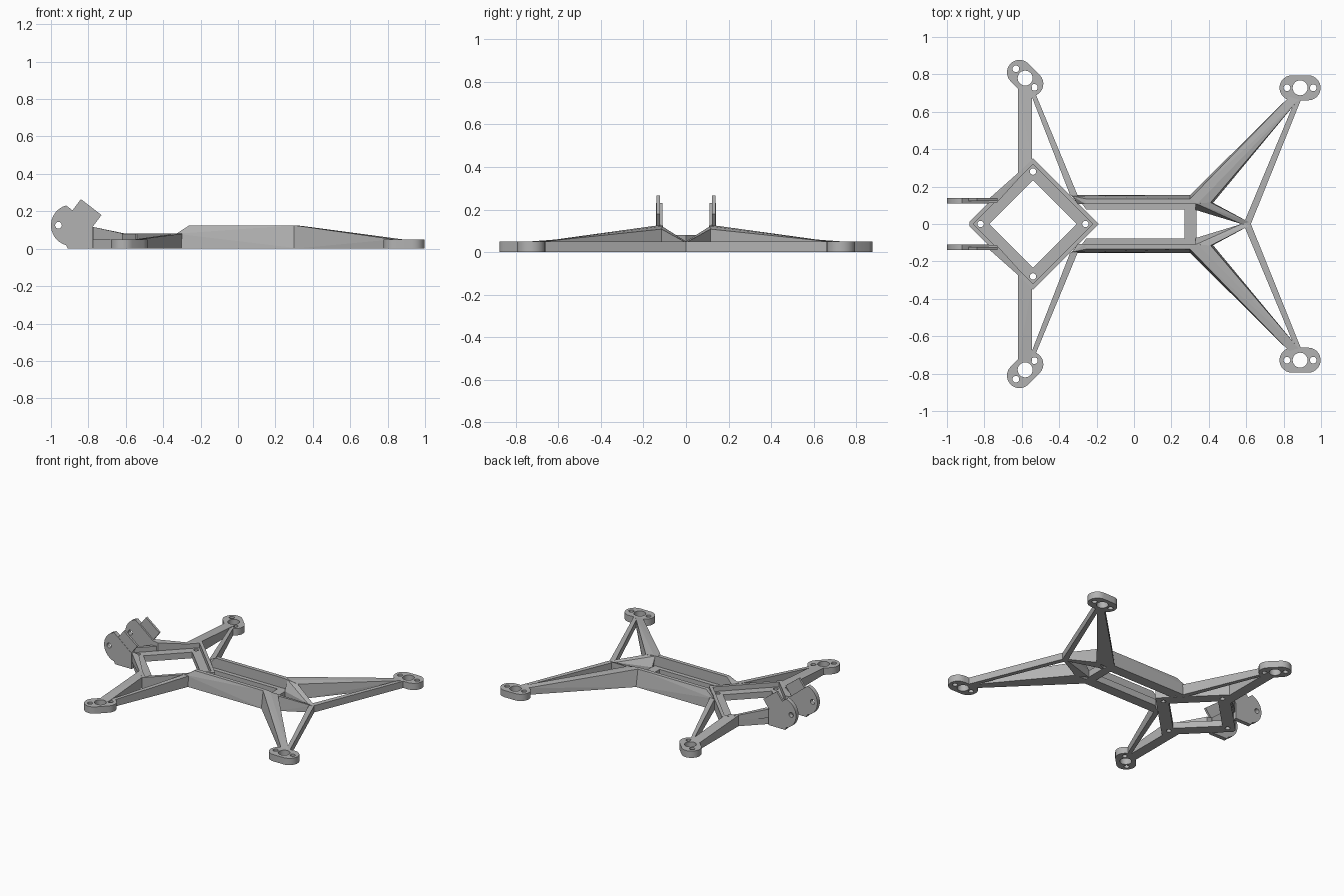
import bpy, bmesh, math
from mathutils import Vector, Matrix

cube = bpy.data.objects.get("Cube")
if cube:
    bpy.data.objects.remove(cube, do_unlink=True)

GREY = (0.45, 0.45, 0.45, 1)
mat = bpy.data.materials.new("frame grey")
mat.use_nodes = True
mat.diffuse_color = GREY
mat.node_tree.nodes["Principled BSDF"].inputs["Base Color"].default_value = GREY


def finish(name, bm):
    bmesh.ops.recalc_face_normals(bm, faces=bm.faces)
    me = bpy.data.meshes.new(name)
    bm.to_mesh(me)
    bm.free()
    me.materials.append(mat)
    ob = bpy.data.objects.new(name, me)
    bpy.context.collection.objects.link(ob)
    return ob


def hull(name, pts):
    """Faceted solid spanning the given corners."""
    bm = bmesh.new()
    for p in pts:
        bm.verts.new(p)
    res = bmesh.ops.convex_hull(bm, input=bm.verts)
    loose = {e for e in res["geom_interior"] if isinstance(e, bmesh.types.BMVert)}
    bmesh.ops.delete(bm, geom=list(loose), context='VERTS')
    bmesh.ops.dissolve_limit(bm, angle_limit=0.01, verts=bm.verts, edges=bm.edges)
    return finish(name, bm)


def prism(name, outline, low, high, axis='Z'):
    """Extrude an outline upward, or along y when it is an x-z profile."""
    put = (lambda a, b, h: (a, b, h)) if axis == 'Z' else (lambda a, b, h: (a, h, b))
    bm = bmesh.new()
    face = bm.faces.new([bm.verts.new(put(a, b, low)) for a, b in outline])
    ext = bmesh.ops.extrude_face_region(bm, geom=[face])["geom"]
    move = Vector(put(0, 0, high - low))
    bmesh.ops.translate(bm, vec=move, verts=[v for v in ext if isinstance(v, bmesh.types.BMVert)])
    return finish(name, bm)


def circle(cx, cy, r, n=24, start=0, sweep=2 * math.pi):
    full = abs(sweep - 2 * math.pi) < 1e-4
    steps = n if full else n - 1
    return [(cx + r * math.cos(start + sweep * i / steps),
             cy + r * math.sin(start + sweep * i / steps)) for i in range(n)]


def cut(ob, outline, axis='Z'):
    cutter = prism("cutter", outline, -1, 1, axis)
    cutter.hide_render = True
    mod = ob.modifiers.new("hole", 'BOOLEAN')
    mod.operation = 'DIFFERENCE'
    mod.solver = 'EXACT'
    mod.object = cutter
    bpy.context.view_layer.objects.active = ob
    bpy.ops.object.modifier_apply(modifier=mod.name)
    bpy.data.objects.remove(cutter, do_unlink=True)


def smooth(ob):
    bpy.ops.object.select_all(action='DESELECT')
    ob.select_set(True)
    bpy.context.view_layer.objects.active = ob
    bpy.ops.object.shade_smooth_by_angle(angle=math.radians(30))


def bar(name, ends, s):
    """Straight strut: each end is two plan points with a shared top height."""
    return hull(name, [(x, s * y, z) for a, b, top in ends for x, y in (a, b) for z in (0, top)])


def motor_mount(name, cx, cy, angle):
    half = 0.043
    d = Vector((math.cos(angle), math.sin(angle)))
    outline = (circle(cx + half * d.x, cy + half * d.y, 0.067, 14, angle - math.pi / 2, math.pi)
               + circle(cx - half * d.x, cy - half * d.y, 0.067, 14, angle + math.pi / 2, math.pi))
    ob = prism(name, outline, 0, 0.05)
    cut(ob, circle(cx, cy, 0.04))
    for k in (-0.07, 0.07):
        cut(ob, circle(cx + k * d.x, cy + k * d.y, 0.018, 16))
    smooth(ob)


# Diamond tray: base plate with a raised outer rim and clipped tip
CX = -0.54


def diamond(r, clip=None):
    pts = [(CX + r, 0), (CX, r)]
    if clip:
        pts += [(clip, r - CX + clip), (clip, -(r - CX + clip))]
    else:
        pts.append((CX - r, 0))
    return pts + [(CX, -r)]


plate = prism("tray_plate", diamond(0.34, -0.87), 0, 0.045)
cut(plate, diamond(0.235))
for dx, dy in ((0.28, 0), (-0.28, 0), (0, 0.28), (0, -0.28)):
    cut(plate, circle(CX + dx, dy, 0.017, 16))
rim = prism("tray_rim", diamond(0.352, -0.88), 0, 0.08)
cut(rim, diamond(0.32))

# Everything below is mirrored across the long axis
for side, s in (("left", 1), ("right", -1)):
    # Body rails: leaning outer wall and low inner flange
    wall = [(-0.335, 0.155, 0), (-0.30, 0.107, 0), (0.34, 0.155, 0), (0.34, 0.107, 0),
            (-0.33, 0.15, 0.08), (-0.30, 0.107, 0.08),
            (-0.26, 0.135, 0.125), (-0.26, 0.107, 0.125),
            (0.30, 0.135, 0.125), (0.30, 0.107, 0.125),
            (0.34, 0.135, 0.12), (0.34, 0.107, 0.12)]
    hull(side + "_rail_wall", [(x, s * y, z) for x, y, z in wall])
    bar(side + "_rail_flange", [((-0.28, 0.11), (-0.255, 0.077), 0.05),
                                ((0.33, 0.11), (0.33, 0.077), 0.05)], s)

    # Long arm falling from the rail to the far motor mount
    arm = [(0.30, 0.155, 0), (0.42, 0.11, 0), (0.34, 0.107, 0),
           (0.30, 0.135, 0.125), (0.34, 0.11, 0.122), (0.41, 0.115, 0.108),
           (0.83, 0.68, 0), (0.88, 0.665, 0), (0.83, 0.68, 0.05), (0.88, 0.665, 0.05)]
    hull(side + "_long_arm", [(x, s * y, z) for x, y, z in arm])
    bar(side + "_long_arm_brace", [((0.585, 0), (0.625, 0), 0.05),
                                   ((0.865, 0.67), (0.895, 0.67), 0.05)], s)

    # Nose strut sloping down to the tip
    nose = [(0.33, 0.075, 0), (0.41, 0.12, 0), (0.33, 0.075, 0.05), (0.33, 0.11, 0.12),
            (0.41, 0.115, 0.108), (0.575, 0, 0), (0.615, 0.01, 0),
            (0.575, 0, 0.05), (0.615, 0.01, 0.05)]
    hull(side + "_nose_strut", [(x, s * y, z) for x, y, z in nose])

    # Short arm and its diagonal brace
    bar(side + "_short_arm", [((-0.62, 0.26), (-0.545, 0.33), 0.08),
                              ((-0.62, 0.735), (-0.545, 0.735), 0.05)], s)
    bar(side + "_short_arm_brace", [((-0.34, 0.15), (-0.30, 0.15), 0.08),
                                    ((-0.55, 0.69), (-0.53, 0.705), 0.05)], s)

    # Motor mounts
    motor_mount(side + "_far_motor_mount", 0.888, s * 0.728, 0)
    motor_mount(side + "_near_motor_mount", -0.582, s * 0.78, s * math.radians(135))

    # Upright camera cheek: rounded plate plus a taller tilted tab
    cheek = ([(-0.775, 0), (-0.775, 0.115), (-0.885, 0.205)]
             + circle(-0.89, 0.125, 0.11, 16, math.radians(105), math.radians(150))
             + [(-0.91, 0)])
    ob = prism(side + "_camera_cheek", cheek, s * 0.11, s * 0.14, 'Y')
    cut(ob, circle(-0.96, 0.125, 0.018, 16), 'Y')
    smooth(ob)
    tab = [(-0.885, 0.205), (-0.84, 0.265), (-0.73, 0.18), (-0.785, 0.107), (-0.87, 0.12)]
    prism(side + "_camera_tab", tab, s * 0.122, s * 0.138, 'Y')

    # Gusset along the rim, rising to the cheek
    gusset = [(x, s * y, z) for x, y, top in
              ((-0.78, 0.112, 0.115), (-0.77, 0.14, 0.115), (-0.735, 0.112, 0.108),
               (-0.61, 0.282, 0.08), (-0.60, 0.26, 0.08)) for z in (0.05, top)]
    hull(side + "_cheek_gusset", gusset)

# Cross bar closing the rails
prism("cross_bar", [(0.27, -0.08), (0.335, -0.08), (0.335, 0.08), (0.27, 0.08)], 0, 0.05)
